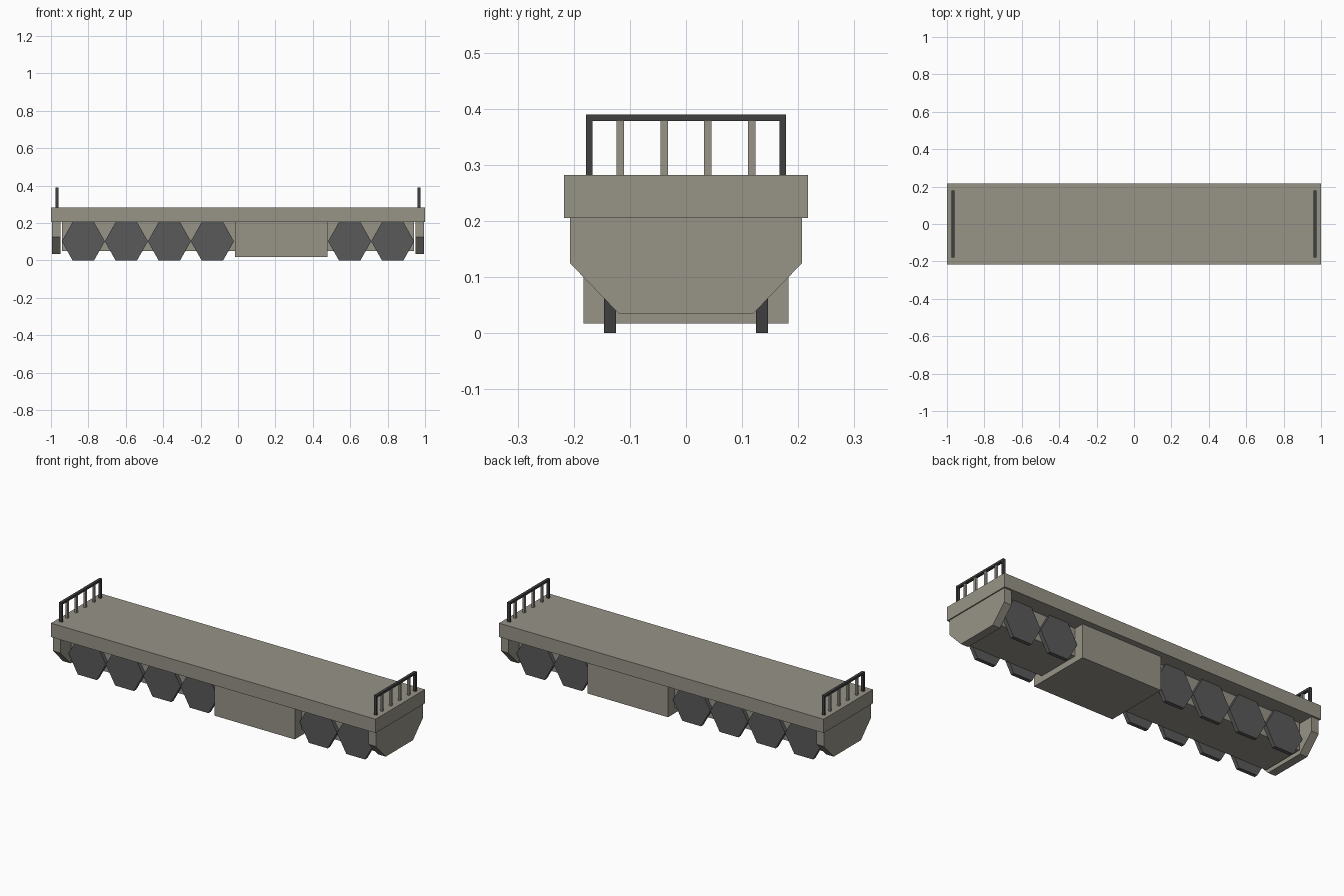
import bpy, bmesh, math
from mathutils import Vector

if "Cube" in bpy.data.objects:
    bpy.data.objects.remove(bpy.data.objects["Cube"])


def material(name, rgb):
    m = bpy.data.materials.new(name)
    m.diffuse_color = (*rgb, 1)
    m.use_nodes = True
    m.node_tree.nodes["Principled BSDF"].inputs["Base Color"].default_value = m.diffuse_color
    return m


TAN = material("drab paint", (0.31, 0.295, 0.245))
WHEEL = material("wheel grey", (0.102, 0.102, 0.102))
RAIL = material("dark rail", (0.05, 0.05, 0.05))


def prism(name, points, offset, mat):
    """Extrude a planar outline along the offset vector."""
    bm = bmesh.new()
    face = bm.faces.new([bm.verts.new(p) for p in points])
    ext = bmesh.ops.extrude_face_region(bm, geom=[face], use_keep_orig=True)
    verts = [g for g in ext["geom"] if isinstance(g, bmesh.types.BMVert)]
    bmesh.ops.translate(bm, verts=verts, vec=Vector(offset))
    bmesh.ops.recalc_face_normals(bm, faces=bm.faces)
    mesh = bpy.data.meshes.new(name)
    bm.to_mesh(mesh)
    bm.free()
    mesh.materials.append(mat)
    ob = bpy.data.objects.new(name, mesh)
    bpy.context.collection.objects.link(ob)
    return ob


def box(name, x, y, z, mat):
    pts = [(x[0], y[0], z[0]), (x[1], y[0], z[0]),
           (x[1], y[1], z[0]), (x[0], y[1], z[0])]
    return prism(name, pts, (0, 0, z[1] - z[0]), mat)


# Deck, underframe and central equipment box
box("deck", (-1, 1), (-0.217, 0.217), (0.205, 0.282), TAN)
box("underframe", (-0.94, 0.94), (-0.125, 0.125), (0.05, 0.205), TAN)
box("equipment_box", (-0.017, 0.478), (-0.183, 0.183), (0.017, 0.205), TAN)

# Six-sided wheels on both sides
for x in (-0.827, -0.597, -0.367, -0.137, 0.597, 0.827):
    for s in (-1, 1):
        pts = [(x + 0.115 * math.cos(a * math.pi / 3), s * 0.125,
                0.102 + 0.118 * math.sin(a * math.pi / 3)) for a in range(6)]
        prism("wheel", pts, (0, s * 0.021, 0), WHEEL)

for s in (-1, 1):
    # Tapered end plate
    half = [(0.207, 0.205), (0.207, 0.125), (0.12, 0.035)]
    outline = half + [(-y, z) for y, z in reversed(half)]
    prism("end_plate", [(s * 0.948, y, z) for y, z in outline],
          (s * 0.046, 0, 0), TAN)
    # End railing: top bar, corner posts, inner balusters
    xr = (s * 0.969 - 0.008, s * 0.969 + 0.008)
    box("rail_top", xr, (-0.178, 0.178), (0.378, 0.39), RAIL)
    for y in (-0.1725, 0.1725):
        box("rail_post", xr, (y - 0.0055, y + 0.0055), (0.282, 0.378), RAIL)
    xb = (s * 0.969 - 0.006, s * 0.969 + 0.006)
    for y in (-0.117, -0.039, 0.039, 0.117):
        box("baluster", xb, (y - 0.0065, y + 0.0065), (0.282, 0.378), TAN)
